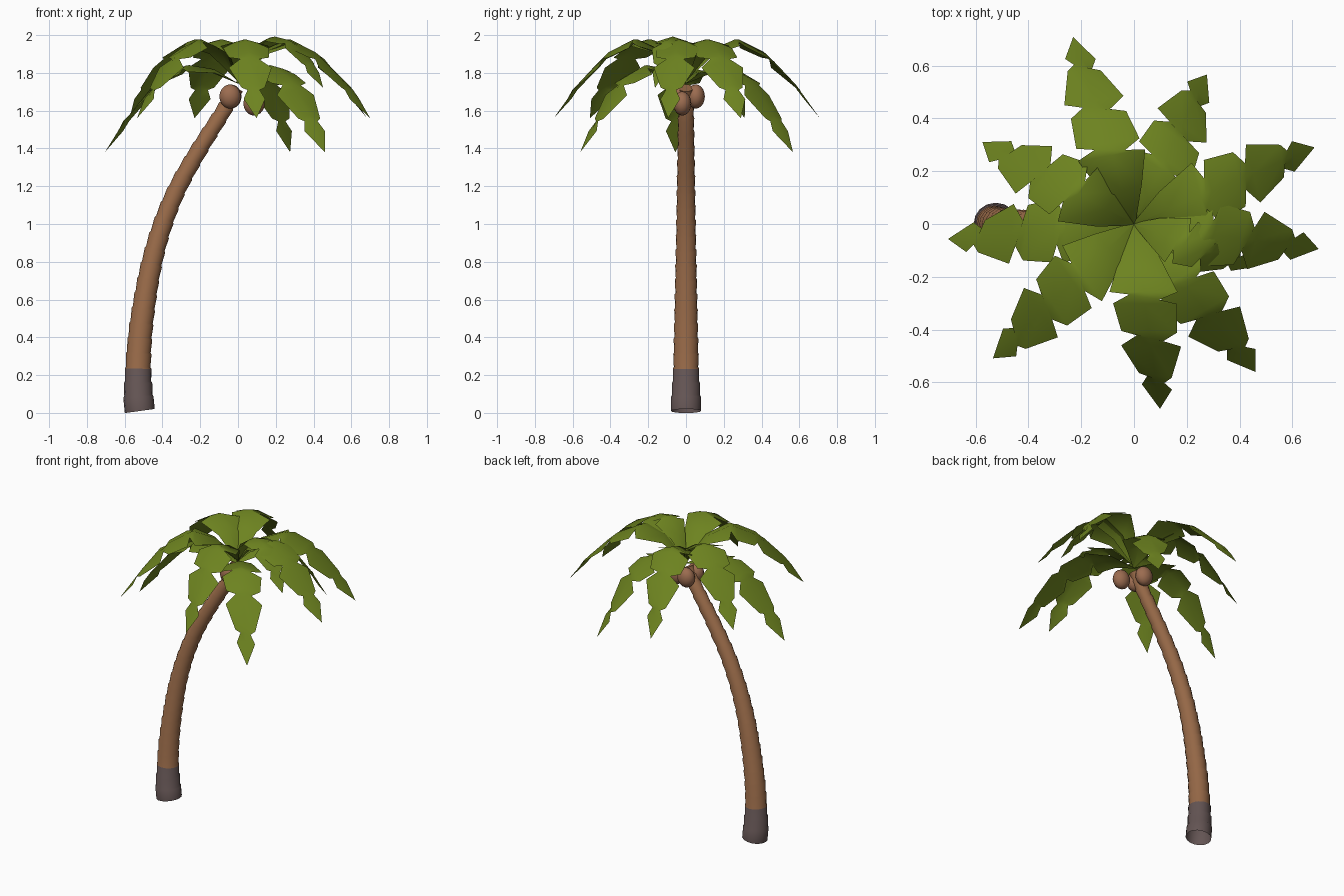
import bpy, bmesh, math
from mathutils import Vector

if "Cube" in bpy.data.objects:
    bpy.data.objects.remove(bpy.data.objects["Cube"])


def material(name, rgb):
    m = bpy.data.materials.new(name)
    m.diffuse_color = (*rgb, 1)
    m.use_nodes = True
    m.node_tree.nodes["Principled BSDF"].inputs["Base Color"].default_value = m.diffuse_color
    return m


GREEN = material("leaf green", (0.152, 0.226, 0.014))
BROWN = material("bark brown", (0.30, 0.137, 0.062))
GREY = material("root grey", (0.127, 0.09, 0.088))
NUT = material("coconut brown", (0.33, 0.15, 0.08))


def finish(bm, name, mats, angle):
    me = bpy.data.meshes.new(name)
    bm.to_mesh(me)
    bm.free()
    for m in mats:
        me.materials.append(m)
    ob = bpy.data.objects.new(name, me)
    bpy.context.collection.objects.link(ob)
    bpy.ops.object.select_all(action='DESELECT')
    ob.select_set(True)
    bpy.context.view_layer.objects.active = ob
    bpy.ops.object.shade_smooth_by_angle(angle=math.radians(angle))
    return ob


def lerp_table(table, t):
    for (a, va), (b, vb) in zip(table, table[1:]):
        if t <= b:
            return va + (vb - va) * (t - a) / (b - a)
    return table[-1][1]


# Trunk: curved path with flared bark rings, grey foot
PATH = [Vector((x, 0, z)) for x, z in [
    (-0.47, -0.19), (-0.52, 0.01), (-0.529, 0.2), (-0.519, 0.4), (-0.493, 0.6),
    (-0.455, 0.8), (-0.398, 1.0), (-0.315, 1.2), (-0.202, 1.4), (-0.082, 1.59),
    (-0.01, 1.72), (0.06, 1.86)]]
RADIUS = [(0, 0.080), (0.14, 0.064), (0.5, 0.05), (1, 0.035)]


def path(t):
    n = len(PATH) - 3
    i = min(int(t * n), n - 1)
    u = t * n - i
    a, b, c, d = PATH[i:i + 4]
    return 0.5 * (2 * b + (c - a) * u + (2 * a - 5 * b + 4 * c - d) * u * u
                  + (3 * b - a - 3 * c + d) * u ** 3)


SIDES, SEGS = 16, 23
bm = bmesh.new()


def ring(t, extra):
    tan = (path(min(t + 0.01, 1)) - path(max(t - 0.01, 0))).normalized()
    side = Vector((0, 1, 0))
    out = side.cross(tan)
    r = lerp_table(RADIUS, t) + extra
    return [bm.verts.new(path(t) + r * (math.cos(a) * out + math.sin(a) * side))
            for a in (2 * math.pi * k / SIDES for k in range(SIDES))]


prev = None
for s in range(SEGS):
    low, high = ring((s + 0.12 * (s > 0)) / SEGS, 0), ring((s + 1) / SEGS, 0.005)
    for pair in ([(prev, low)] if prev else []) + [(low, high)]:
        for k in range(SIDES):
            j = (k + 1) % SIDES
            f = bm.faces.new((pair[0][k], pair[0][j], pair[1][j], pair[1][k]))
            f.material_index = 1 if s < 3 else 0
    prev = high
bm.faces.new(prev)
bmesh.ops.recalc_face_normals(bm, faces=bm.faces)
finish(bm, "trunk", [BROWN, GREY], 70)

# Fronds: arched, ridged blades with notched edges (distance, half width)
OUTLINE = [(0.0, 0.006), (0.13, 0.075), (0.265, 0.128), (0.285, 0.055), (0.31, 0.12),
           (0.42, 0.104), (0.445, 0.048), (0.475, 0.112), (0.59, 0.06), (0.605, 0.03),
           (0.635, 0.055), (0.72, 0.0)]
UPPER = [(0, 1.76), (0.13, 1.92), (0.21, 1.97), (0.28, 1.98), (0.42, 1.91),
         (0.56, 1.78), (0.72, 1.56)]
LOWER = [(0, 1.745), (0.13, 1.82), (0.21, 1.845), (0.28, 1.84), (0.42, 1.775),
         (0.56, 1.62), (0.72, 1.38)]
SHORT = [(0, 1.76), (0.15, 1.93), (0.26, 1.985), (0.36, 2.0), (0.53, 1.93), (0.72, 1.72)]


def frond(name, yaw, reach, ridge, width=1.0):
    bm = bmesh.new()
    a = math.radians(yaw)
    along = Vector((math.cos(a), math.sin(a), 0))
    side = Vector((-math.sin(a), math.cos(a), 0))
    rows = []
    for r, w in OUTLINE:
        mid = along * (r * reach / 0.72) + Vector((0, 0, lerp_table(ridge, r)))
        if w == 0:
            rows.append([bm.verts.new(mid)])
            continue
        w *= width
        row = []
        for s in (-1, 0, 1):
            # edges droop, and the two sides are notched a little out of step
            shift = along * (0.018 * s if r > 0.2 else 0)
            row.append(bm.verts.new(mid + side * (s * w) + shift
                                    - Vector((0, 0, 0.28 * w * abs(s)))))
        rows.append(row)
    for p, q in zip(rows, rows[1:]):
        for k in (0, 1):
            if len(q) == 1:
                bm.faces.new((p[k], q[0], p[k + 1]))
            else:
                bm.faces.new((p[k], q[k], q[k + 1], p[k + 1]))
    bm.normal_update()
    if sum(f.normal.z for f in bm.faces) < 0:
        bmesh.ops.reverse_faces(bm, faces=bm.faces)
    finish(bm, name, [GREEN], 35)


for i, (yaw, reach) in enumerate([(108, 0.745), (23, 0.743), (-7.7, 0.706),
                                  (-82, 0.707), (223.6, 0.738), (151.6, 0.653)]):
    frond(f"upper_frond_{i + 1}", yaw, reach, UPPER)
for i, (yaw, reach) in enumerate([(64, 0.63), (184.6, 0.707), (-50.6, 0.725)]):
    frond(f"lower_frond_{i + 1}", yaw, reach, LOWER)
frond("short_frond", -20, 0.48, SHORT, 0.75)

# Coconuts: three nuts clustered round the trunk top
for i, (x, y, z) in enumerate([(-0.038, 0.052, 1.675), (0.085, -0.02, 1.638),
                               (-0.042, -0.04, 1.675)]):
    bm = bmesh.new()
    bmesh.ops.create_uvsphere(bm, u_segments=14, v_segments=10, radius=1)
    for v in bm.verts:
        v.co = Vector((v.co.x * 0.058, v.co.y * 0.048, v.co.z * 0.064)) + Vector((x, y, z))
    finish(bm, f"coconut_{i + 1}", [NUT], 60)
